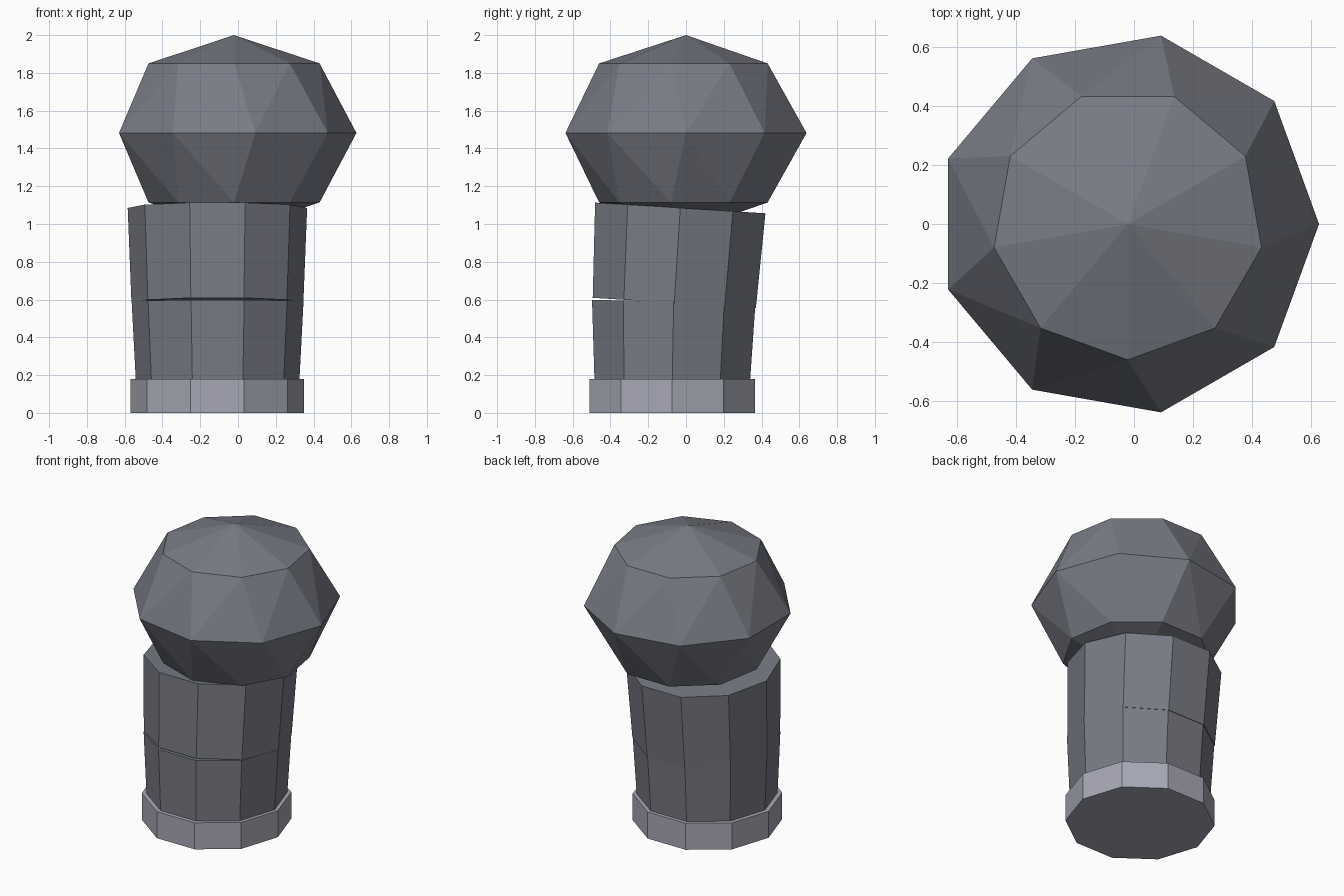
import bpy, bmesh
from math import radians, cos, sin
from mathutils import Matrix, Vector

cube = bpy.data.objects.get("Cube")
if cube:
    bpy.data.objects.remove(cube, do_unlink=True)


def make_material(name, rgb):
    mat = bpy.data.materials.new(name)
    mat.use_nodes = True
    mat.diffuse_color = (*rgb, 1)
    mat.node_tree.nodes["Principled BSDF"].inputs["Base Color"].default_value = (*rgb, 1)
    return mat


def finish(bm, name, mat):
    bmesh.ops.recalc_face_normals(bm, faces=bm.faces)
    mesh = bpy.data.meshes.new(name)
    bm.to_mesh(mesh)
    bm.free()
    mesh.materials.append(mat)
    obj = bpy.data.objects.new(name, mesh)
    bpy.context.collection.objects.link(obj)
    return obj


def drum(name, base, height, r_bottom, r_top, tilt, mat):
    """Ten-sided capped drum standing on base, leaning back by tilt degrees."""
    bm = bmesh.new()
    place = (Matrix.Translation(base) @ Matrix.Rotation(radians(-tilt), 4, 'X')
             @ Matrix.Rotation(radians(90), 4, 'Z')
             @ Matrix.Translation((0, 0, height / 2)))
    bmesh.ops.create_cone(bm, cap_ends=True, segments=10, radius1=r_bottom,
                          radius2=r_top, depth=height, matrix=place)
    return finish(bm, name, mat)


dark = make_material("dark grey", (0.19, 0.2, 0.235))
light = make_material("light grey", (0.38, 0.39, 0.46))

# Collar and the two leaning column sections
drum("base_collar", (-0.11, -0.073, 0), 0.18, 0.46, 0.46, 0, light)
drum("lower_column", (-0.108, -0.073, 0.17), 0.42, 0.433, 0.455, 1.1, dark)
drum("upper_column", (-0.109, -0.062, 0.582), 0.504, 0.455, 0.475, 3.6, dark)

# Faceted ball: two poles and three nine-sided rings, the middle one turned
bm = bmesh.new()
centre = Vector((-0.021, 0, 1.482))
for z in (-0.518, 0.518):
    bm.verts.new(centre + Vector((0, 0, z)))
for z, radius, turn in ((-0.368, 0.46, -10), (0, 0.648, 0), (0.368, 0.46, -10)):
    for i in range(9):
        a = radians(40 * i + turn)
        bm.verts.new(centre + Vector((radius * cos(a), radius * sin(a), z)))
bmesh.ops.convex_hull(bm, input=bm.verts)
finish(bm, "faceted_ball", dark)
